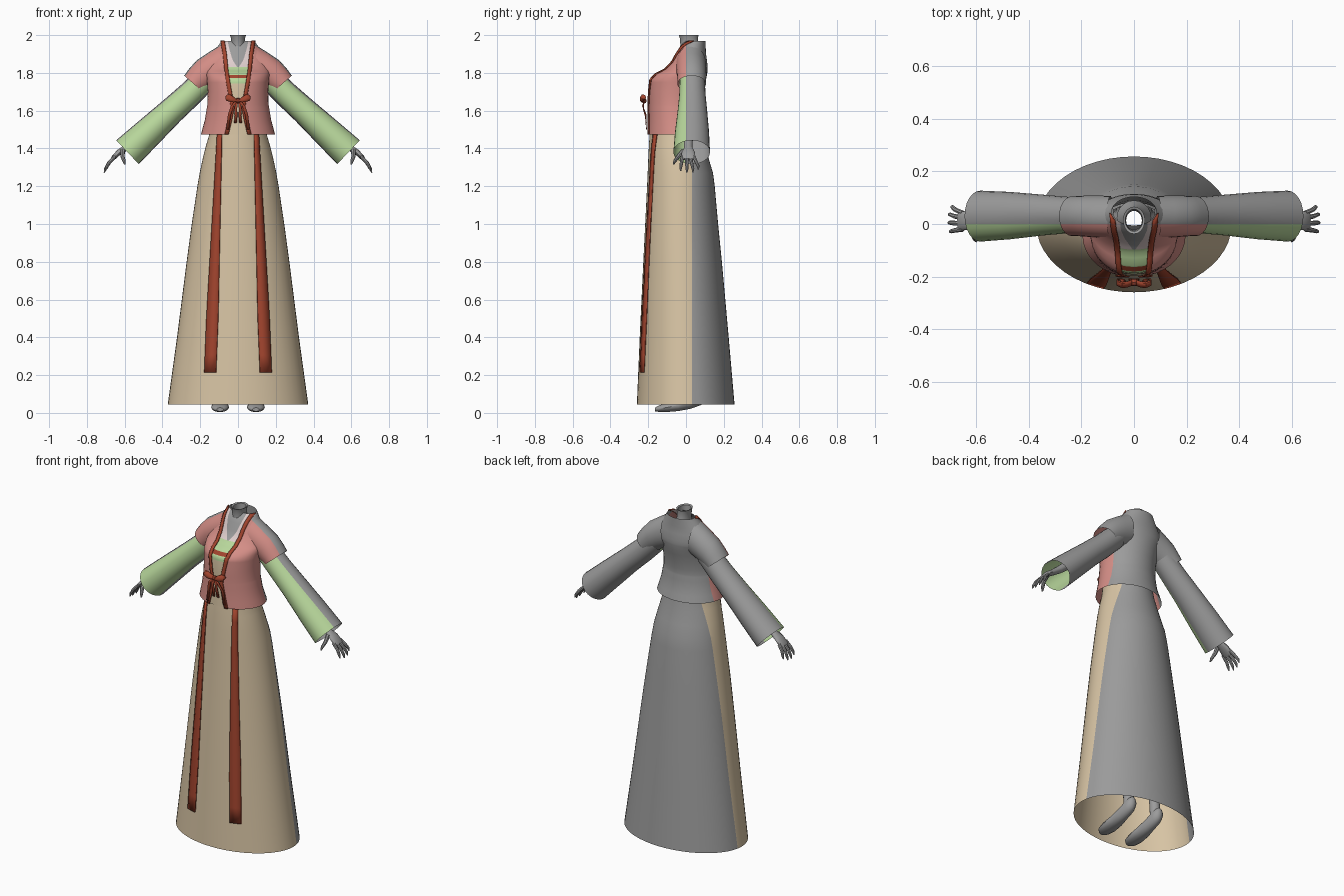
import bpy, bmesh, math
from mathutils import Vector

if "Cube" in bpy.data.objects:
    bpy.data.objects.remove(bpy.data.objects["Cube"])

def mat(name, rgb):
    m = bpy.data.materials.new(name)
    m.diffuse_color = (*rgb, 1)
    m.use_nodes = True
    m.node_tree.nodes["Principled BSDF"].inputs["Base Color"].default_value = m.diffuse_color
    return m

GREY = mat("plain_grey", (.33, .33, .33))
BEIGE = mat("beige_cloth", (.68, .55, .37))
SALMON = mat("salmon_cloth", (.66, .27, .24))
GREEN = mat("green_cloth", (.48, .68, .33))
RED = mat("red_ribbon", (.36, .058, .027))
PALE = mat("pale_collar", (.74, .62, .61))

def loft(name, rows, mats, rule=None, wrap=True, split=None, caps=False, thick=0, angle=40):
    """Skin rows of points; optionally cut along y = split, then colour faces by rule(centre)."""
    bm = bmesh.new()
    vs = [[bm.verts.new(p) for p in r] for r in rows]
    n = len(rows[0])
    for a, b in zip(vs, vs[1:]):
        for i in range(n if wrap else n - 1):
            j = (i + 1) % n
            bm.faces.new((a[i], a[j], b[j], b[i]))
    if caps:
        bm.faces.new(vs[0])
        bm.faces.new(vs[-1])
    if split is not None:
        bmesh.ops.bisect_plane(bm, geom=bm.verts[:] + bm.edges[:] + bm.faces[:],
                               plane_co=(0, split, 0), plane_no=(0, 1, 0), dist=1e-5)
    bmesh.ops.recalc_face_normals(bm, faces=bm.faces[:])
    if rule:
        for f in bm.faces:
            f.material_index = rule(f.calc_center_median())
    me = bpy.data.meshes.new(name)
    bm.to_mesh(me)
    bm.free()
    for m in mats:
        me.materials.append(m)
    ob = bpy.data.objects.new(name, me)
    bpy.context.collection.objects.link(ob)
    if thick:
        s = ob.modifiers.new("thickness", 'SOLIDIFY')
        s.thickness, s.offset = thick, 0
    bpy.ops.object.select_all(action='DESELECT')
    ob.select_set(True)
    bpy.context.view_layer.objects.active = ob
    bpy.ops.object.shade_smooth_by_angle(angle=math.radians(angle))
    return ob

def ring(c, u, v, n):
    c, u, v = Vector(c), Vector(u), Vector(v)
    return [c + u * math.cos(2 * math.pi * i / n) + v * math.sin(2 * math.pi * i / n) for i in range(n)]

def tube(name, path, n, m, **kw):
    """Round tube through (x, y, z, radius) points."""
    rows = []
    for i, p in enumerate(path):
        d = (Vector(path[min(i + 1, len(path) - 1)][:3]) - Vector(path[max(i - 1, 0)][:3])).normalized()
        u = d.cross((0, 1, 0)).normalized()
        rows.append(ring(p[:3], u * p[3], d.cross(u) * p[3], n))
    return loft(name, rows, [m], **kw)

def sample(table, z):
    """Linear interpolation in a table sorted by rising first column."""
    for a, b in zip(table, table[1:]):
        if z <= b[0]:
            t = max(0, (z - a[0]) / (b[0] - a[0]))
            return [p + (q - p) * t for p, q in zip(a[1:], b[1:])]
    return table[-1][1:]

def front_y(table, x, z):
    hx, yf, yb = sample(table, z)
    return (yf + yb) / 2 - (yb - yf) / 2 * math.sqrt(max(0, 1 - (x / hx) ** 2))

def level(hx, yf, yb, z, n):
    return ring((0, (yf + yb) / 2, z), (hx, 0, 0), (0, (yb - yf) / 2, 0), n)

# height, half width, front y, back y
SKIRT = [(.045, .372, -.26, .257), (.4, .323, -.245, .226), (.8, .272, -.226, .19), (1.0, .245, -.216, .17),
         (1.2, .215, -.206, .152), (1.27, .203, -.203, .143), (1.34, .188, -.2, .122), (1.42, .168, -.196, .1),
         (1.48, .15, -.192, .088), (1.55, .14, -.186, .075)]
JACKET = [(1.475, .196, -.203, .112), (1.55, .176, -.199, .09), (1.63, .163, -.198, .082), (1.7, .16, -.198, .09),
          (1.765, .165, -.193, .106), (1.795, .168, -.165, .112), (1.82, .168, -.115, .115), (1.86, .158, -.078, .112),
          (1.9, .138, -.058, .106), (1.94, .108, -.038, .104), (1.97, .085, -.012, .103)]
OPENING = [(1.475, .058), (1.55, .04), (1.62, .026), (1.66, .034), (1.75, .05), (1.82, .06), (1.9, .068), (1.97, .08)]

# Skirt
loft("skirt", [level(hx, yf, yb, z, 48) for z, hx, yf, yb in SKIRT], [BEIGE, GREY],
     lambda c: c.y > .033, split=.033)

# Jacket body, open along the front
heights = sorted({r[0] for r in JACKET} | {r[0] for r in OPENING} | {1.51, 1.59, 1.78, 1.81, 1.84, 1.88, 1.92, 1.955})
rows = []
for z in heights:
    hx, yf, yb = sample(JACKET, z)
    a0 = math.asin(min(1, sample(OPENING, z)[0] / hx))
    ang = [a0 + (2 * math.pi - 2 * a0) * i / 36 for i in range(37)]
    rows.append([(hx * math.sin(a), (yf + yb) / 2 - (yb - yf) / 2 * math.cos(a), z) for a in ang])
loft("jacket", rows, [SALMON, GREY], lambda c: c.y > 0, wrap=False, split=0)

# Bodice, band, inner collar and skin seen in the front opening
V_LINE = [(1.83, .004), (1.87, .03), (1.95, .052)]
BANDS = [(1.743, 0), (1.772, 1), (1.79, 2), (1.832, 1)]
def front_colour(c):
    for top, idx in BANDS:
        if c.z < top:
            return idx
    return 4 if abs(c.x) < sample(V_LINE, c.z)[0] else 3
rows = []
for z in sorted(set(heights) | {b[0] for b in BANDS}):
    w, g = sample(OPENING, z)[0] + .004, sample(V_LINE, z)[0]
    xs = [-w, -(w + g) / 2, -g, -g / 2, 0, g / 2, g, (w + g) / 2, w]
    rows.append([(x, front_y(JACKET, x, z) + .006, z) for x in xs])
loft("front_panel", rows, [BEIGE, GREEN, RED, PALE, GREY], front_colour, wrap=False)

# Neck, hollow at the top
loft("neck", [level(hx, yf, yb, z, 20) for z, hx, yf, yb in
              [(1.87, .066, -.045, .09), (1.91, .046, -.034, .078), (1.95, .036, -.03, .066),
               (1.985, .038, -.033, .064), (2.0, .042, -.038, .066), (1.996, .033, -.028, .056), (1.94, .03, -.022, .05)]],
     [GREY])

# Bow knot
loft("bow_knot", [ring((x, -.222, 1.652), (0, r, 0), (0, 0, r), 8) for x, r in
                  [(-.014, .007), (-.007, .014), (.007, .014), (.014, .007)]], [RED], caps=True)

for s, side in ((-1, "left"), (1, "right")):
    # Short jacket sleeve
    caps = [((.09, .027, 1.845), (.012, 0, .098), .08), ((.14, .028, 1.818), (.016, 0, .09), .08),
            ((.185, .03, 1.79), (.034, 0, .076), .078), ((.215, .03, 1.762), (.042, 0, .062), .076),
            ((.235, .03, 1.742), (.05, 0, .043), .076)]
    loft(side + "_short_sleeve", [ring((s * c[0], *c[1:]), (s * u[0], 0, u[2]), (0, h, 0), 24) for c, u, h in caps],
         [SALMON, GREY], lambda c: c.y > 0, split=0)
    # Long sleeve
    arm = [((.17, .033, 1.77), (.044, 0, .048), .066), ((.26, .034, 1.682), (.046, 0, .05), .07),
           ((.35, .034, 1.6), (.047, 0, .053), .078), ((.47, .032, 1.488), (.054, 0, .058), .09),
           ((.585, .03, 1.38), (.06, 0, .063), .097)]
    loft(side + "_long_sleeve", [ring((s * c[0], *c[1:]), (s * u[0], 0, u[2]), (0, h, 0), 24) for c, u, h in arm],
         [GREEN, GREY], lambda c: c.y > 0, split=0)
    # Forearm and flat palm
    palm = [(.4, 1.56, .03, .03), (.55, 1.435, .021, .024), (.595, 1.402, .017, .022),
            (.63, 1.38, .015, .035), (.66, 1.35, .012, .038), (.668, 1.342, .007, .034)]
    loft(side + "_hand", [ring((s * x, .012, z), (s * .7 * t, 0, .7 * t), (0, w, 0), 14) for x, z, t, w in palm],
         [GREY], caps=True)
    # Fingers and thumb
    for i, (y, k) in enumerate([(-.02, .9), (.002, 1), (.023, .97), (.042, .8)]):
        y2 = y * 1.5 + .002
        tube(f"{side}_finger_{i + 1}",
             [(s * .652, y, 1.357, .0095), (s * (.652 + .034 * k), (y + y2) / 2, 1.357 - .036 * k, .009),
              (s * (.652 + .05 * k), y2, 1.357 - .065 * k, .0075), (s * (.652 + .056 * k), y2, 1.357 - .085 * k, .003)],
             8, GREY, caps=True)
    tube(side + "_thumb", [(s * .61, -.012, 1.39, .013), (s * .612, -.04, 1.36, .011),
                           (s * .604, -.058, 1.335, .009), (s * .6, -.066, 1.316, .004)], 8, GREY, caps=True)

    # Ribbon edging of the jacket opening
    edge = []
    for z in heights:
        w = sample(OPENING, z)[0]
        edge.append([(s * x, front_y(JACKET, x, z) - .004, z) for x in (w - .008, w + .002, w + .012)])
    loft(side + "_edging", edge, [RED], wrap=False, thick=.006)

    # Long skirt ribbon
    strip = []
    for i in range(15):
        t = i / 14
        z, x, w = 1.485 - 1.27 * t, .097 + .05 * t, .012 + .019 * min(1, t * 1.3)
        strip.append([(s * q, front_y(SKIRT, q, z) - .005, z) for q in (x - w, x, x + w)])
    loft(side + "_skirt_ribbon", strip, [RED], wrap=False, thick=.007)

    # Bow loop and tail
    loft(side + "_bow_loop", [ring((s * x, -.222 - b, z), (0, .012, .002), (0, .002, h), 10) for x, z, h, b in
                              [(.006, 1.653, .007, 0), (.025, 1.66, .016, .008), (.045, 1.667, .02, .01),
                               (.06, 1.668, .016, .004), (.067, 1.667, .006, 0)]], [RED], caps=True)
    loft(side + "_bow_tail", [[(s * (x + d), y, z) for d in (-.007, .007)] for x, y, z in
                              [(.006, -.222, 1.65), (.012, -.226, 1.61), (.01, -.216, 1.575), (.014, -.21, 1.535)]],
         [RED], wrap=False, thick=.005)
    loft(side + "_bow_streamer", [[(s * (x + d), y, z) for d in (-.008, .008)] for x, y, z in
                                  [(.008, -.222, 1.65), (.03, -.23, 1.625), (.045, -.212, 1.58), (.056, -.21, 1.5)]],
         [RED], wrap=False, thick=.005)

    # Foot with raised heel, and leg
    foot = [(-.163, .018, .018, .01), (-.145, .022, .038, .017), (-.1, .029, .047, .025), (-.04, .04, .044, .031),
            (.02, .06, .036, .04), (.08, .085, .033, .045), (.105, .095, .024, .035), (.115, .1, .01, .015)]
    loft(side + "_foot", [ring((s * .095, y, z), (w, 0, 0), (0, 0, h), 14) for y, z, w, h in foot], [GREY], caps=True)
    tube(side + "_leg", [(s * .094, .07, .09, .03), (s * .094, .062, .18, .029), (s * .092, .06, .38, .048),
                         (s * .09, .04, .55, .048), (s * .09, .02, .85, .055)], 14, GREY)
